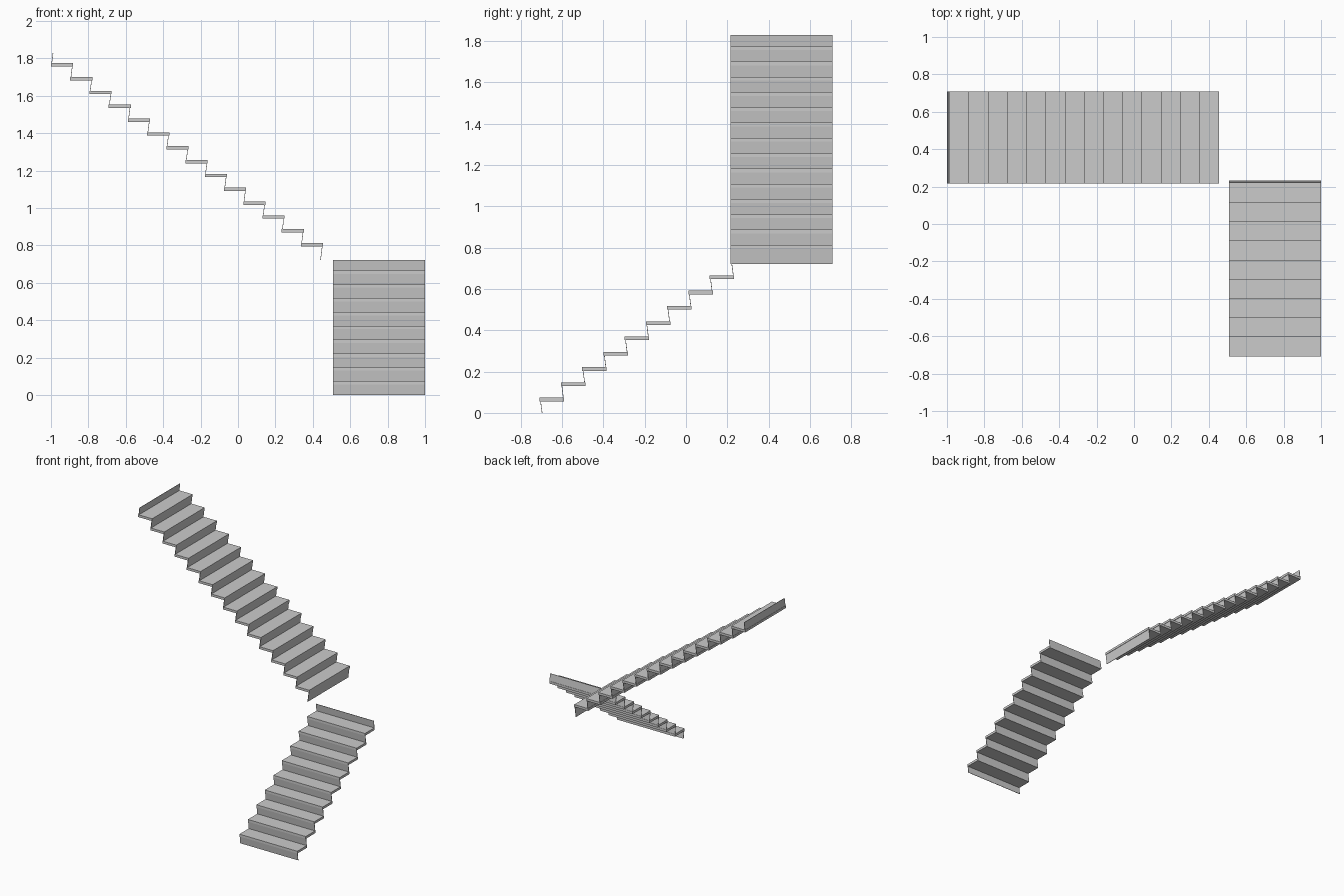
import bpy, bmesh
from mathutils import Vector

if "Cube" in bpy.data.objects:
    bpy.data.objects.remove(bpy.data.objects["Cube"])

RISE, GOING, THICK = 0.0739, 0.1028, 0.018
WIDTH, BOARD = 0.492, 0.003      # stair width, riser board thickness
TOP_IN, BOT_IN = 0.003, 0.0155   # riser setback at its top front and bottom back


def prism(bm, profile, place):
    """Extrude a (run, height) profile across the stair width."""
    a = [bm.verts.new(place(r, 0, z)) for r, z in profile]
    b = [bm.verts.new(place(r, WIDTH, z)) for r, z in profile]
    bm.faces.new(a)
    bm.faces.new(b[::-1])
    n = len(profile)
    for i in range(n):
        j = (i + 1) % n
        bm.faces.new((a[i], b[i], b[j], a[j]))


def make_object(name, profiles, place):
    bm = bmesh.new()
    for p in profiles:
        prism(bm, p, place)
    bmesh.ops.recalc_face_normals(bm, faces=bm.faces[:])
    mesh = bpy.data.meshes.new(name)
    bm.to_mesh(mesh)
    bm.free()
    bpy.context.collection.objects.link(bpy.data.objects.new(name, mesh))


def flight(name, first, treads, place):
    tread_profiles, riser_profiles = [], []
    for k in range(treads + 1):
        run, level = k * GOING, (first + k) * RISE
        # leaning riser board, cut off at the floor
        z1 = level + RISE - THICK
        z0 = max(level - THICK, 0)
        lean = (BOT_IN - BOARD - TOP_IN) * (z1 - z0) / RISE
        top, bot = run + TOP_IN, run + TOP_IN + lean
        riser_profiles.append([(bot, z0), (bot + BOARD, z0),
                               (top + BOARD, z1), (top, z1)])
        # tread slab with its nosing over the riser
        if k < treads:
            end = run + GOING + BOT_IN
            tread_profiles.append([(run, z1), (end, z1),
                                   (end, z1 + THICK), (run, z1 + THICK)])
    make_object(name + "_treads", tread_profiles, place)
    make_object(name + "_risers", riser_profiles, place)


# Lower flight climbs toward +y, upper flight turns and climbs toward -x
flight("lower_flight", 0, 9, lambda r, w, z: Vector((0.508 + w, -0.708 + r, z)))
flight("upper_flight", 10, 14, lambda r, w, z: Vector((0.455 - r, 0.216 + w, z)))
